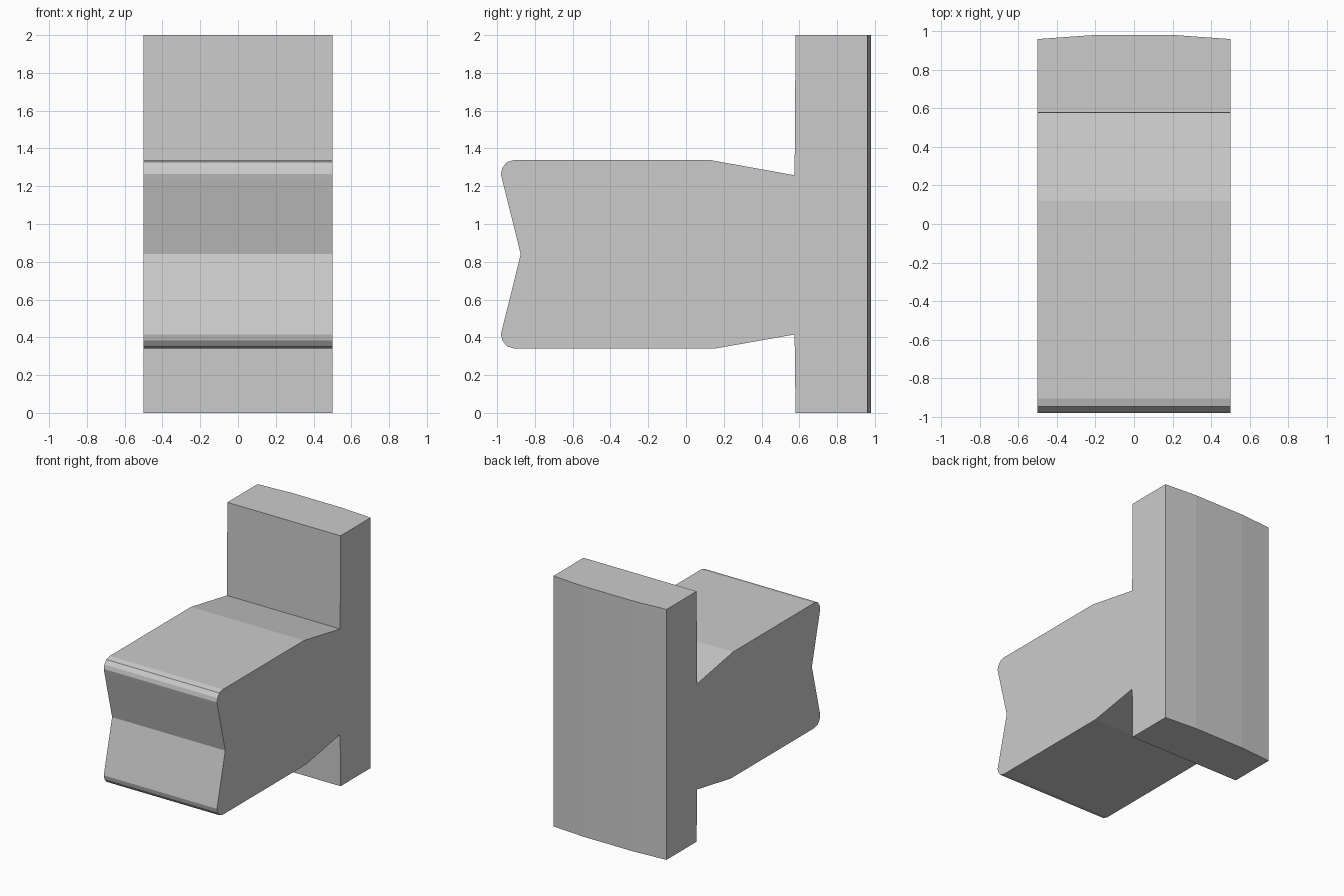
import bpy
import bmesh

if "Cube" in bpy.data.objects:
    bpy.data.objects.remove(bpy.data.objects["Cube"])

MID = 0.84  # height of the notch, the block is mirrored about it

# Upper half of the block's side outline (y, z), notch to plate
upper = [(-0.875, 0.84), (-0.973, 1.235), (-0.98, 1.265), (-0.972, 1.297),
         (-0.948, 1.328), (-0.905, 1.34), (0.12, 1.34), (0.575, 1.258)]
lower = [(y, 2 * MID - z) for y, z in reversed(upper[1:])]
lower[0] = (0.575, 0.415)
lower[1] = (0.15, 0.34)

# Whole side outline; the last two points are the plate's back edge
outline = lower + upper + [(0.58, 2.0), (0.98, 2.0), (0.98, 0.0), (0.58, 0.0)]

# Sections across the width: x and y of the gently curved back
sections = [(-0.5, 0.96), (-0.22, 0.98), (0.22, 0.98), (0.5, 0.96)]

bm = bmesh.new()
rings = []
for x, back in sections:
    rings.append([bm.verts.new((x, back if y == 0.98 else y, z)) for y, z in outline])

# Skin between the sections, then the two sides
n = len(outline)
for a, b in zip(rings, rings[1:]):
    for i in range(n):
        j = (i + 1) % n
        bm.faces.new((a[i], a[j], b[j], b[i]))
bm.faces.new(rings[0])
bm.faces.new(rings[-1])
bmesh.ops.recalc_face_normals(bm, faces=bm.faces)

# Merge flat strips so only real creases remain
bmesh.ops.dissolve_limit(bm, angle_limit=0.01, verts=bm.verts, edges=bm.edges)

mesh = bpy.data.meshes.new("notched_block_with_back_plate")
bm.to_mesh(mesh)
bm.free()
block = bpy.data.objects.new("notched_block_with_back_plate", mesh)
bpy.context.collection.objects.link(block)
